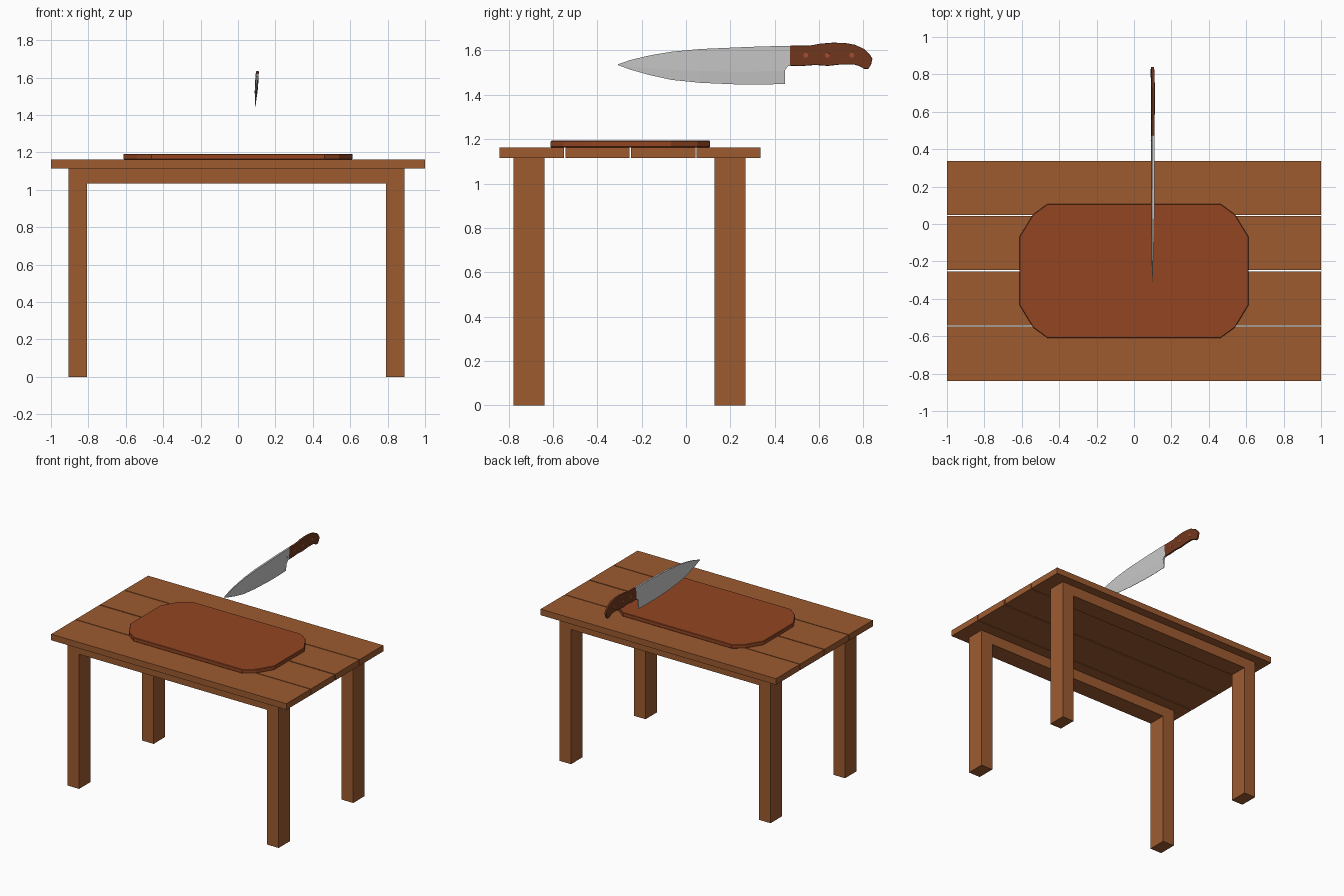
import bpy, bmesh
from mathutils import Vector

if "Cube" in bpy.data.objects:
    bpy.data.objects.remove(bpy.data.objects["Cube"])


def material(name, rgb):
    m = bpy.data.materials.new(name)
    m.diffuse_color = (*rgb, 1)
    m.use_nodes = True
    m.node_tree.nodes["Principled BSDF"].inputs["Base Color"].default_value = m.diffuse_color
    return m


TABLE = material("table_wood", (0.34, 0.105, 0.03))
BOARD = material("board_wood", (0.29, 0.06, 0.016))
HANDLE = material("handle_wood", (0.17, 0.04, 0.014))
RIVET = material("rivet_copper", (0.40, 0.08, 0.03))


def add_object(name, bm, mat=None):
    bmesh.ops.recalc_face_normals(bm, faces=bm.faces)
    mesh = bpy.data.meshes.new(name)
    bm.to_mesh(mesh)
    bm.free()
    ob = bpy.data.objects.new(name, mesh)
    bpy.context.collection.objects.link(ob)
    if mat:
        mesh.materials.append(mat)
    return ob


def prism(name, points, offset, mat):
    """Extrude a closed outline by an offset vector."""
    bm = bmesh.new()
    face = bm.faces.new([bm.verts.new(p) for p in points])
    new = bmesh.ops.extrude_face_region(bm, geom=[face], use_keep_orig=True)["geom"]
    bmesh.ops.translate(bm, vec=offset, verts=[v for v in new if isinstance(v, bmesh.types.BMVert)])
    return add_object(name, bm, mat)


def bevel(ob, width, segments=1):
    b = ob.modifiers.new("bevel", "BEVEL")
    b.width, b.segments = width, segments
    b.limit_method, b.angle_limit = "ANGLE", 1.0


# Table top: four planks with narrow gaps
for i, (y0, y1) in enumerate([(-0.84, -0.549), (-0.543, -0.255), (-0.247, 0.042), (0.048, 0.336)]):
    prism(f"table_plank_{i + 1}", [(-1, y0, 1.115), (1, y0, 1.115), (1, y1, 1.115), (-1, y1, 1.115)],
          (0, 0, 0.047), TABLE)

# Front and back frames: two legs joined by an apron in one outline
frame = [(-0.906, 0), (-0.807, 0), (-0.807, 1.035), (0.79, 1.035),
         (0.79, 0), (0.89, 0), (0.89, 1.115), (-0.906, 1.115)]
for name, y in (("front", -0.777), ("back", 0.128)):
    prism(f"{name}_legs_and_apron", [(x, y, z) for x, z in frame], (0, 0.14, 0), TABLE)

# Cutting board with faceted corners, mirrored from one quarter
quarter = [(0.612, 0.183), (0.54, 0.302), (0.462, 0.359)]
outline = quarter + [(-x, y) for x, y in reversed(quarter)]
outline += [(-x, -y) for x, y in outline]
board = prism("cutting_board", [(x, y - 0.251, 1.163) for x, y in outline], (0, 0, 0.03), BOARD)
bevel(board, 0.003)

# The knife leans slightly
def lean(z):
    return 0.098 + 0.06 * (z - 1.54)


# Blade: (y, spine z, edge z) sections, thick at the spine and thin at the edge
sections = [(-0.307, 1.537, 1.534), (-0.25, 1.557, 1.513), (-0.165, 1.577, 1.489),
            (-0.065, 1.594, 1.467), (0.063, 1.606, 1.454), (0.244, 1.614, 1.446),
            (0.35, 1.618, 1.446), (0.447, 1.62, 1.449)]
bm = bmesh.new()
rings = []
for y, top, low in sections:
    t = 0.007 * min(1, 0.2 + (y + 0.307) / 0.45)
    mid = low + 0.35 * (top - low)
    rings.append([bm.verts.new((lean(z) + s * w, y, z)) for s, z, w in
                  ((-1, top, t), (-1, mid, t * 0.8), (-1, low, 0.001),
                   (1, low, 0.001), (1, mid, t * 0.8), (1, top, t))])
for a, b in zip(rings, rings[1:]):
    for k in range(6):
        bm.faces.new((a[k], b[k], b[(k + 1) % 6], a[(k + 1) % 6]))
bm.faces.new(rings[0])
bm.faces.new(rings[-1])
add_object("knife_blade", bm)

# Bolster between blade and handle
bolster = [(0.447, 1.62), (0.475, 1.621), (0.475, 1.531), (0.458, 1.528), (0.447, 1.512)]
prism("knife_bolster", [(lean(z) - 0.007, y, z) for y, z in bolster], (0.014, 0, 0), None)

# Handle with a hooked end
grip = [(0.468, 1.621), (0.56, 1.622), (0.61, 1.631), (0.664, 1.635), (0.72, 1.633), (0.763, 1.625),
        (0.805, 1.605), (0.83, 1.58), (0.84, 1.562), (0.834, 1.535), (0.822, 1.517), (0.803, 1.517),
        (0.78, 1.53), (0.758, 1.536), (0.695, 1.536), (0.64, 1.53), (0.582, 1.534), (0.515, 1.529),
        (0.468, 1.531)]
handle = prism("knife_handle", [(lean(z) - 0.008, y, z) for y, z in grip], (0.016, 0, 0), HANDLE)
bevel(handle, 0.004, 2)

# Rivets through the handle
for i, y in enumerate((0.54, 0.637, 0.747)):
    bpy.ops.mesh.primitive_cylinder_add(vertices=12, radius=0.011, depth=0.018,
                                        location=(lean(1.579), y, 1.579), rotation=(0, 1.5708 + 0.06, 0))
    rivet = bpy.context.object
    rivet.name = f"handle_rivet_{i + 1}"
    rivet.data.materials.append(RIVET)
